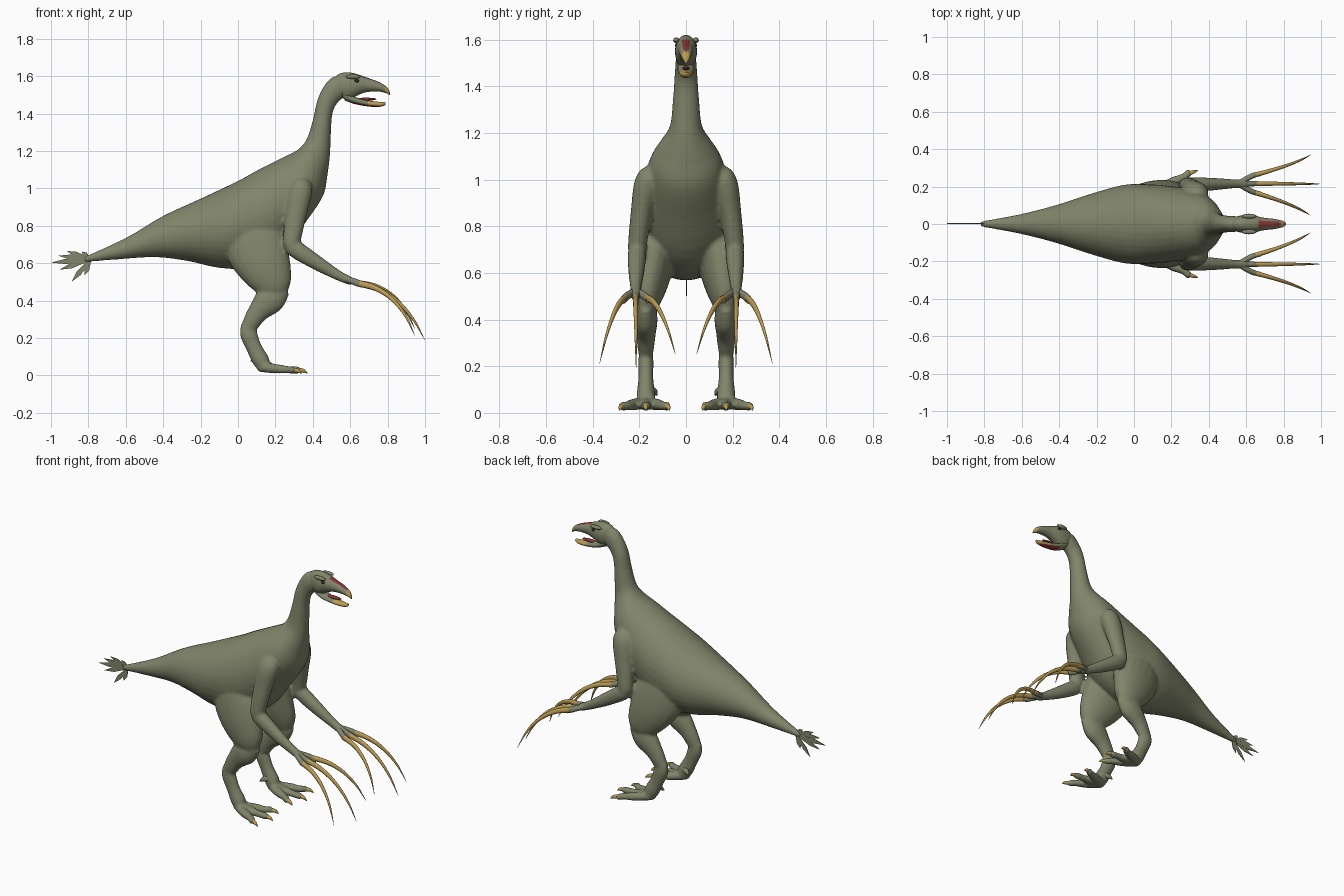
import bpy, bmesh, math
from mathutils import Vector

cube = bpy.data.objects.get("Cube")
if cube:
    bpy.data.objects.remove(cube)


def material(name, rgb):
    m = bpy.data.materials.new(name)
    m.use_nodes = True
    m.diffuse_color = (*rgb, 1)
    bsdf = m.node_tree.nodes["Principled BSDF"]
    bsdf.inputs["Base Color"].default_value = (*rgb, 1)
    bsdf.inputs["Roughness"].default_value = 0.8
    return m


OLIVE = material("olive skin", (0.22, 0.235, 0.145))
HORN = material("golden horn", (0.5, 0.33, 0.09))
MOUTH = material("mouth red", (0.25, 0.04, 0.04))
DARK = material("eye dark", (0.03, 0.02, 0.012))


def finish(bm, name, mats, angle=60, smooth=True):
    bmesh.ops.recalc_face_normals(bm, faces=bm.faces)
    me = bpy.data.meshes.new(name)
    bm.to_mesh(me)
    bm.free()
    for m in mats:
        me.materials.append(m)
    ob = bpy.data.objects.new(name, me)
    bpy.context.collection.objects.link(ob)
    if smooth:
        bpy.ops.object.select_all(action="DESELECT")
        ob.select_set(True)
        bpy.context.view_layer.objects.active = ob
        bpy.ops.object.shade_smooth_by_angle(angle=math.radians(angle))
    return ob


def catmull(a, b, c, d, t):
    return 0.5 * (2 * b + (c - a) * t + (2 * a - 5 * b + 4 * c - d) * t * t
                  + (3 * b - a - 3 * c + d) * t ** 3)


def loft(bm, rings, steps=4, sides=20):
    """Smooth skin through rings of (centre, up radius, side radius)."""
    dense = []
    last = len(rings) - 1
    for i in range(last):
        q = [rings[max(0, min(last, i + k))] for k in (-1, 0, 1, 2)]
        for s in range(steps):
            dense.append([catmull(*(r[j] for r in q), s / steps) for j in range(3)])
    dense.append(rings[-1])
    loops = []
    for c, u, w in dense:
        angles = [2 * math.pi * k / sides for k in range(sides)]
        loops.append([bm.verts.new(c + u * math.cos(a) + w * math.sin(a)) for a in angles])
    faces = [bm.faces.new(loops[0]), bm.faces.new(loops[-1][::-1])]
    for a, b in zip(loops, loops[1:]):
        for k in range(sides):
            n = (k + 1) % sides
            faces.append(bm.faces.new((a[k], a[n], b[n], b[k])))
    return faces


def profile(bm, sections, **kw):
    """Sections give the top point, bottom point and half width."""
    rings = []
    for xt, zt, xb, zb, w in sections:
        top, low = Vector((xt, 0, zt)), Vector((xb, 0, zb))
        rings.append(((top + low) / 2, (top - low) / 2, Vector((0, w, 0))))
    return loft(bm, rings, **kw)


def limb(bm, points, side=1, **kw):
    """Points give x, y, z, radius in the side plane and lateral radius."""
    pos = [Vector((p[0], p[1] * side, p[2])) for p in points]
    rings = []
    for i, p in enumerate(points):
        t = (pos[min(i + 1, len(pos) - 1)] - pos[max(i - 1, 0)]).normalized()
        lat = (Vector((0, 1, 0)) - t * t.y).normalized()
        rings.append((pos[i], t.cross(lat) * p[3], lat * p[4]))
    return loft(bm, rings, **kw)


def ball(bm, centre, size):
    vs = bmesh.ops.create_uvsphere(bm, u_segments=16, v_segments=10, radius=1)["verts"]
    for v in vs:
        v.co = Vector(c + s * k for c, s, k in zip(centre, size, v.co))


# Body: tail, trunk and neck, fused with the limbs
bm = bmesh.new()
profile(bm, [
    (-.82, .635, -.82, .605, .014), (-.6, .735, -.62, .622, .052),
    (-.4, .853, -.44, .632, .1), (-.2, .945, -.27, .612, .16),
    (0, 1.04, -.1, .575, .21), (.1, 1.095, .08, .575, .212),
    (.19, 1.14, .24, .66, .2), (.26, 1.175, .37, .83, .175),
    (.3, 1.195, .455, .96, .15), (.33, 1.215, .478, 1.07, .115),
    (.368, 1.265, .492, 1.18, .07), (.4, 1.366, .497, 1.3, .057),
    (.422, 1.465, .505, 1.4, .05), (.455, 1.54, .53, 1.455, .045),
    (.5, 1.592, .565, 1.485, .043), (.57, 1.61, .6, 1.5, .036)], sides=32)

for s in (1, -1):
    # thigh, shin and upright foot bone
    limb(bm, [(.04, .11, .85, .05, .03), (.06, .12, .78, .13, .08),
              (.1, .135, .68, .165, .09), (.15, .155, .57, .14, .082),
              (.2, .17, .475, .095, .058), (.225, .172, .42, .04, .03)], s)
    limb(bm, [(.24, .172, .47, .05, .03), (.175, .172, .41, .08, .05),
              (.105, .172, .335, .056, .042), (.065, .172, .27, .045, .034),
              (.045, .172, .225, .03, .025)], s)
    limb(bm, [(.045, .172, .28, .03, .025), (.055, .172, .225, .046, .033),
              (.085, .172, .15, .042, .032), (.125, .172, .075, .045, .04),
              (.15, .172, .04, .025, .035)], s)
    # toes
    for y, x in ((.172, .34), (.272, .31), (.082, .31)):
        mid = (.172 + y) / 2
        limb(bm, [(.11, .172, .045, .025, .025), (.2, mid, .036, .026, .026),
                  (.27, mid * .4 + y * .6, .03, .02, .021),
                  (x - .02, y, .028, .02, .02), (x, y, .024, .01, .012)], s)
    # upper arm and forearm
    limb(bm, [(.345, .13, 1.055, .02, .02), (.34, .15, 1.02, .056, .05),
              (.33, .17, .97, .065, .055), (.31, .19, .86, .057, .047),
              (.292, .205, .75, .05, .042), (.285, .21, .69, .042, .038),
              (.285, .21, .66, .015, .015)], s)
    limb(bm, [(.265, .208, .71, .025, .025), (.3, .21, .68, .047, .04),
              (.42, .213, .603, .04, .034), (.53, .215, .538, .028, .025),
              (.6, .215, .505, .022, .026), (.62, .215, .497, .01, .012)], s)

body = finish(bm, "body", [OLIVE])
fuse = body.modifiers.new("fuse", "REMESH")
fuse.mode = "VOXEL"
fuse.voxel_size = 0.009
fuse.use_smooth_shade = True
relax = body.modifiers.new("relax", "SMOOTH")
relax.factor = 0.5
relax.iterations = 6

# Head with upper beak
bm = bmesh.new()
faces = profile(bm, [
    (.51, 1.58, .53, 1.52, .02), (.54, 1.612, .555, 1.485, .04),
    (.59, 1.62, .595, 1.475, .047), (.64, 1.61, .645, 1.5, .045),
    (.69, 1.592, .69, 1.515, .034), (.75, 1.57, .75, 1.518, .027),
    (.795, 1.543, .795, 1.508, .017), (.812, 1.515, .812, 1.498, .006)], sides=24)
bm.normal_update()
for f in faces:
    c = f.calc_center_median()
    if c.x > .785:
        f.material_index = 1
    elif c.x > .66 and f.normal.z < -.8:
        f.material_index = 2
finish(bm, "head", [OLIVE, HORN, MOUTH])

# Lower jaw
bm = bmesh.new()
faces = profile(bm, [
    (.555, 1.53, .57, 1.47, .03), (.62, 1.492, .62, 1.452, .036),
    (.68, 1.473, .68, 1.44, .029), (.74, 1.464, .74, 1.435, .022),
    (.775, 1.462, .777, 1.44, .014), (.788, 1.46, .79, 1.449, .006)], sides=24)
bm.normal_update()
for f in faces:
    c = f.calc_center_median()
    if f.normal.z > .75 and .62 < c.x < .765:
        f.material_index = 2
    elif c.x > .7:
        f.material_index = 1
finish(bm, "lower_jaw", [OLIVE, HORN, MOUTH])

# Tongue, brows and eyes
bm = bmesh.new()
ball(bm, (.685, 0, 1.477), (.055, .016, .008))
finish(bm, "tongue", [MOUTH])
brows, eyes = bmesh.new(), bmesh.new()
for s in (1, -1):
    ball(brows, (.615, .042 * s, 1.597), (.04, .013, .012))
    ball(eyes, (.634, .039 * s, 1.574), (.014, .008, .011))
finish(brows, "brows", [OLIVE])
finish(eyes, "eyes", [DARK])

# Fingers, long hand claws and toe claws
fingers, claws, toe_claws = bmesh.new(), bmesh.new(), bmesh.new()
for s in (1, -1):
    for yb, tip in ((.216, (.998, .214, .19)), (.262, (.945, .37, .212)),
                    (.168, (.945, .045, .25))):
        base = Vector((.645, yb, .492))
        limb(fingers, [(.56, .215, .522, .017, .016),
                       (.605, .215 * .4 + yb * .6, .507, .017, .015),
                       (.645, yb, .492, .018, .014),
                       (.675, yb * 1.04 - .0086, .48, .012, .008)], s, sides=12)
        path = []
        for t in (0, .2, .4, .6, .8, 1):
            p = base.lerp(Vector(tip), t) + Vector((.03, 0, .055)) * 4 * t * (1 - t)
            r = .0165 * (1 - t) ** .7 + .0008
            path.append((*p, r, r * .75))
        limb(claws, path, s, sides=12)
    for y, x, dy in ((.172, .33, 0), (.272, .3, .014), (.082, .3, -.012)):
        limb(toe_claws, [(x, y, .028, .013, .012), (x + .022, y + dy * .6, .024, .01, .009),
                         (x + .042, y + dy, .01, .001, .001)], s, sides=10)
    # small raised back toe
    limb(fingers, [(.125, .155, .095, .02, .016), (.09, .135, .09, .016, .014),
                   (.068, .125, .075, .002, .002)], s, sides=10)
finish(fingers, "fingers_and_back_toes", [OLIVE])
finish(claws, "hand_claws", [HORN])
finish(toe_claws, "toe_claws", [HORN])

# Flat fan of tail feathers
bm = bmesh.new()
root = Vector((-.79, 0, .62))
for i, (x, z) in enumerate(((-.835, .662), (-.915, .665), (-.96, .64), (-1, .603),
                            (-.955, .565), (-.89, .5), (-.82, .535))):
    tip = Vector((x, 0, z))
    d = tip - root
    n = Vector((-d.z, 0, d.x)).normalized() * .014
    mid = root + d * .62
    outline = [root - n * .4, mid - n, tip, mid + n, root + n * .4]
    shift = Vector((0, (i % 2) * .001, 0))
    f = bm.faces.new([bm.verts.new(p + shift) for p in outline])
    new = bmesh.ops.extrude_face_region(bm, geom=[f])["geom"]
    for v in new:
        if isinstance(v, bmesh.types.BMVert):
            v.co.y += .004
finish(bm, "tail_feathers", [OLIVE], smooth=False)
